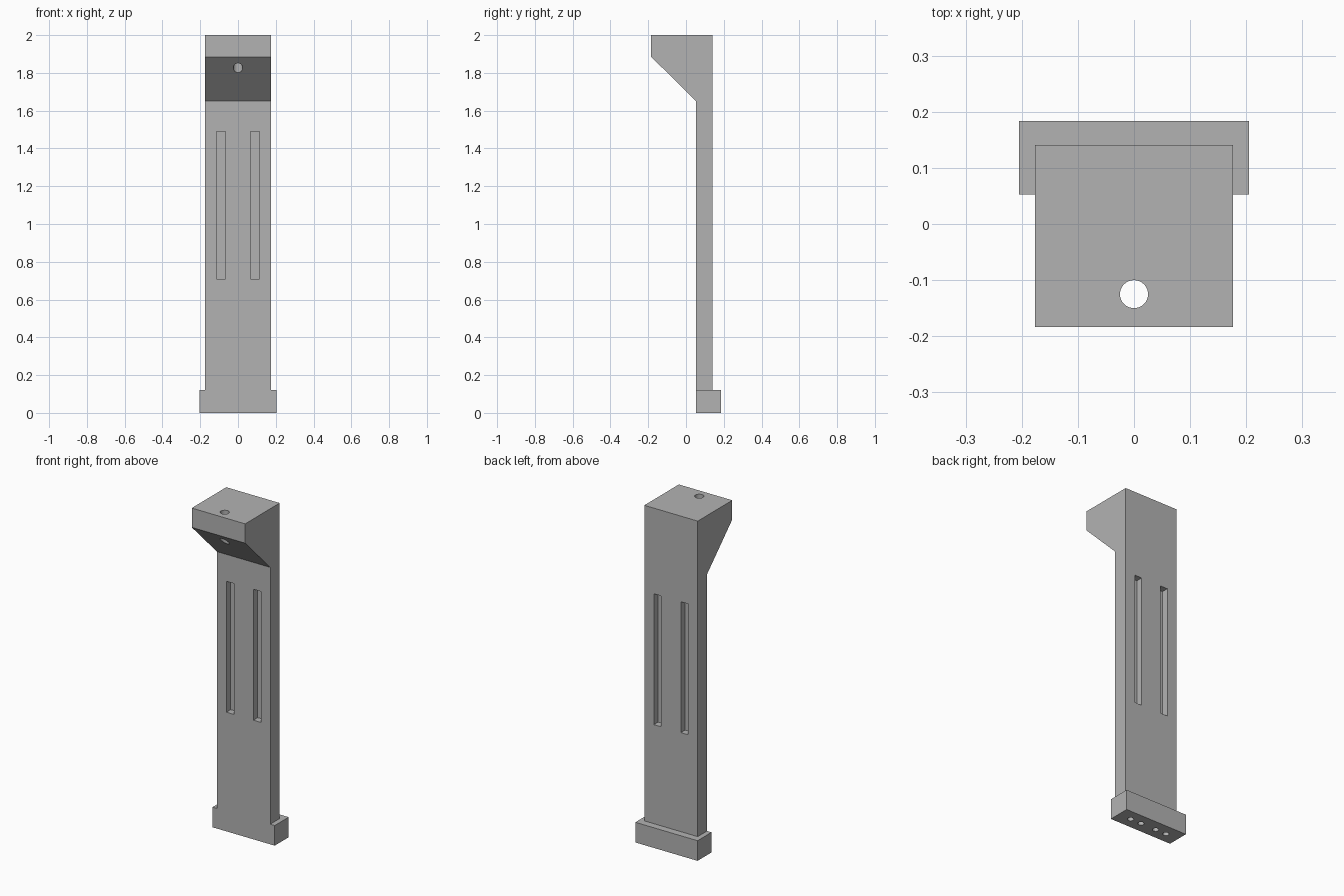
import bpy, bmesh
from mathutils import Matrix, Vector

cube = bpy.data.objects.get("Cube")
if cube:
    bpy.data.objects.remove(cube, do_unlink=True)

grey = bpy.data.materials.new("plain grey")
grey.use_nodes = True
colour = (0.45, 0.45, 0.45, 1)
grey.diffuse_color = colour
grey.node_tree.nodes["Principled BSDF"].inputs["Base Color"].default_value = colour


def finish(name, bm):
    bmesh.ops.recalc_face_normals(bm, faces=bm.faces)
    mesh = bpy.data.meshes.new(name)
    bm.to_mesh(mesh)
    bm.free()
    mesh.materials.append(grey)
    obj = bpy.data.objects.new(name, mesh)
    bpy.context.collection.objects.link(obj)
    return obj


def box(name, low, high):
    low, high = Vector(low), Vector(high)
    bm = bmesh.new()
    place = Matrix.Translation((low + high) / 2) @ Matrix.Diagonal((*(high - low), 1))
    bmesh.ops.create_cube(bm, size=1, matrix=place)
    return finish(name, bm)


def rod(name, x, y, bottom, top, radius):
    bm = bmesh.new()
    bmesh.ops.create_cone(bm, cap_ends=True, segments=32, radius1=radius,
                          radius2=radius, depth=top - bottom,
                          matrix=Matrix.Translation((x, y, (bottom + top) / 2)))
    return finish(name, bm)


def combine(target, tool, operation):
    """Apply a boolean and discard the tool."""
    tool.hide_render = True
    mod = target.modifiers.new(operation, "BOOLEAN")
    mod.operation, mod.solver, mod.object = operation, "EXACT", tool
    bpy.context.view_layer.objects.active = target
    bpy.ops.object.modifier_apply(modifier=mod.name)
    bpy.data.objects.remove(tool, do_unlink=True)


FRONT, BACK, HALF, FOOT = 0.053, 0.141, 0.176, 0.12

# Column with the overhanging head, extruded from its side profile
profile = [(FRONT, FOOT / 2), (BACK, FOOT / 2), (BACK, 2), (-0.184, 2),
           (-0.184, 1.885), (FRONT, 1.65)]
bm = bmesh.new()
face = bm.faces.new([bm.verts.new((-HALF, y, z)) for y, z in profile])
side = bmesh.ops.extrude_face_region(bm, geom=[face])["geom"]
bmesh.ops.translate(bm, vec=(2 * HALF, 0, 0),
                    verts=[v for v in side if isinstance(v, bmesh.types.BMVert)])
post = finish("bracket_post", bm)

# Foot block, flush with the column at the front
combine(post, box("foot", (-0.205, FRONT, 0), (0.205, 0.184, FOOT)), "UNION")

# Vertical hole through the head
combine(post, rod("head_hole", 0, -0.125, 1.7, 2.1, 0.025), "DIFFERENCE")

for s in (-1, 1):
    # Long pockets on the front and the back
    xs = sorted((s * 0.065, s * 0.113))
    for y0, y1 in ((FRONT - 0.05, FRONT + 0.04), (BACK - 0.04, BACK + 0.05)):
        combine(post, box("pocket", (xs[0], y0, 0.71), (xs[1], y1, 1.49)), "DIFFERENCE")
    # Blind holes under the foot
    for x in (0.051, 0.122):
        combine(post, rod("foot_hole", s * x, 0.118, -0.05, 0.1, 0.017), "DIFFERENCE")

# Smooth hole walls, crisp edges elsewhere
bpy.ops.object.select_all(action="DESELECT")
post.select_set(True)
bpy.context.view_layer.objects.active = post
bpy.ops.object.shade_smooth_by_angle(angle=0.5)
